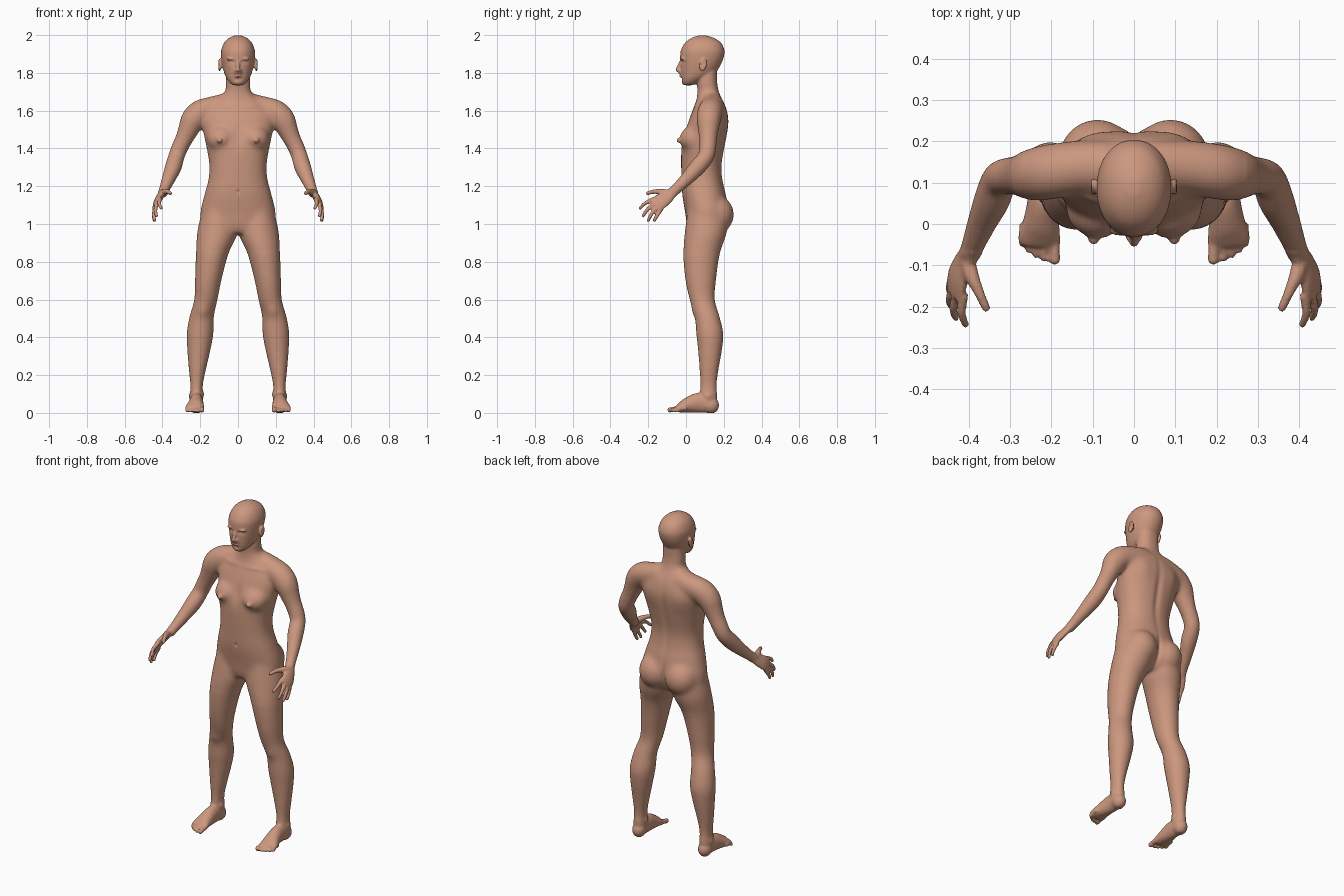
import bpy, bmesh, math
from mathutils import Vector, Matrix

bm = bmesh.new()
SIDES = (1, -1)


def spline(rows, steps=6):
    """Catmull-Rom interpolation of equal-length tuples."""
    pts = [rows[0]] + list(rows) + [rows[-1]]
    out = []
    for i in range(1, len(pts) - 2):
        p0, p1, p2, p3 = pts[i - 1:i + 3]
        for k in range(steps):
            t = k / steps
            out.append([0.5 * (2 * b + (c - a) * t + (2 * a - 5 * b + 4 * c - d) * t * t
                               + (3 * b - a - 3 * c + d) * t ** 3)
                        for a, b, c, d in zip(p0, p1, p2, p3)])
    out.append(list(rows[-1]))
    return out


def ball(c, r, s=1, rot=None):
    m = Matrix.Translation((c[0] * s, c[1], c[2]))
    if rot:
        m = m @ Matrix.Rotation(rot[0] * (1 if rot[1] == 'X' else s), 4, rot[1])
    r = (r, r, r) if isinstance(r, float) else r
    bmesh.ops.create_uvsphere(bm, u_segments=24, v_segments=16, radius=1,
                              matrix=m @ Matrix.Diagonal((*r, 1)))


def loft(rows, s=1, up=None, p=1.0, n=32):
    """Rows are x, y, z, radius a, radius b. Level rings, or rings across the path if up is given."""
    rows = spline(rows)
    rings = []
    for i, (x, y, z, a, b) in enumerate(rows):
        c = Vector((x, y, z))
        u, v = Vector((1, 0, 0)), Vector((0, 1, 0))
        if up:
            t = Vector(rows[min(i + 1, len(rows) - 1)][:3]) - Vector(rows[max(i - 1, 0)][:3])
            v = t.cross(Vector(up)).normalized()
            u = v.cross(t).normalized()
        ring = []
        for k in range(n):
            w = 2 * math.pi * k / n
            cs, sn = math.cos(w), math.sin(w)
            q = (c + u * a * math.copysign(abs(cs) ** p, cs)
                 + v * b * math.copysign(abs(sn) ** p, sn))
            ring.append(bm.verts.new((q.x * s, q.y, q.z)))
        rings.append(ring)
    for r0, r1 in zip(rings, rings[1:]):
        for k in range(n):
            bm.faces.new((r0[k], r0[(k + 1) % n], r1[(k + 1) % n], r1[k]))
    bm.faces.new(rings[0][::-1])
    bm.faces.new(rings[-1])


def tube(pts, s=1):
    """Round limb through x, y, z, radius with a rounded tip."""
    loft([(x, y, z, r, r) for x, y, z, r in pts], s, up=(0.3, 0.2, 0.9), n=20)
    ball(pts[-1][:3], float(pts[-1][3]), s)


def stack(rows, p=1.0):
    """Centred loft from z, half width, front y, back y."""
    loft([(0, (f + b) / 2, z, w, (b - f) / 2) for z, w, f, b in rows], p=p, n=48)


# Torso and neck
stack([(0.95, 0.10, 0.02, 0.17), (0.99, 0.17, 0.005, 0.20), (1.05, 0.20, -0.003, 0.225),
       (1.155, 0.178, -0.02, 0.212), (1.235, 0.157, -0.024, 0.194), (1.315, 0.152, -0.026, 0.19),
       (1.42, 0.17, -0.024, 0.208), (1.50, 0.187, -0.002, 0.222), (1.56, 0.195, 0.018, 0.225),
       (1.62, 0.165, 0.042, 0.212), (1.66, 0.11, 0.056, 0.193), (1.70, 0.07, 0.06, 0.175),
       (1.75, 0.064, 0.058, 0.165), (1.82, 0.062, 0.06, 0.165)], p=0.88)

# Head
stack([(1.733, 0.022, -0.008, 0.03), (1.745, 0.04, -0.018, 0.06), (1.77, 0.06, -0.024, 0.11),
       (1.80, 0.073, -0.027, 0.155), (1.84, 0.083, -0.029, 0.182), (1.88, 0.089, -0.031, 0.199),
       (1.92, 0.089, -0.027, 0.203), (1.96, 0.073, -0.004, 0.185), (1.985, 0.047, 0.03, 0.148),
       (1.999, 0.014, 0.07, 0.105)], p=0.95)

# Nose, lips and chin
tube([(0, -0.026, 1.862, 0.008), (0, -0.037, 1.838, 0.009), (0, -0.046, 1.816, 0.011)])
ball((0, -0.028, 1.797), (0.022, 0.012, 0.006))
ball((0, -0.026, 1.783), (0.019, 0.012, 0.006))
ball((0, -0.006, 1.751), (0.025, 0.017, 0.016))

for s in SIDES:
    # Nostrils, brow, eyes and ears
    ball((0.012, -0.032, 1.812), (0.009, 0.012, 0.008), s)
    ball((0.035, -0.016, 1.874), (0.026, 0.014, 0.007), s)
    ball((0.098, 0.09, 1.842), (0.009, 0.021, 0.035), s, (-0.2, 'X'))

    # Chest, nipples and buttocks
    ball((0.088, 0.035, 1.45), (0.078, 0.069, 0.07), s)
    ball((0.097, -0.036, 1.443), 0.014, s)
    ball((0.088, 0.152, 1.05), (0.097, 0.103, 0.105), s)

    # Shoulder and arm
    tube([(0.05, 0.14, 1.635, 0.062), (0.13, 0.137, 1.612, 0.066), (0.20, 0.127, 1.59, 0.068),
          (0.238, 0.12, 1.55, 0.066), (0.262, 0.118, 1.50, 0.056), (0.285, 0.117, 1.45, 0.048),
          (0.31, 0.115, 1.40, 0.045), (0.327, 0.105, 1.355, 0.044), (0.343, 0.06, 1.30, 0.045),
          (0.367, 0.005, 1.24, 0.037), (0.397, -0.07, 1.167, 0.027)], s)

    # Palm
    loft([(0.392, -0.055, 1.18, 0.028, 0.023), (0.41, -0.09, 1.15, 0.034, 0.019),
          (0.426, -0.13, 1.122, 0.043, 0.018), (0.434, -0.168, 1.098, 0.044, 0.013)],
         s, up=(-0.025, -0.055, 0.05))
    # Fingers and thumb
    for k, m, t in (((0.412, -0.17, 1.132), (0.417, -0.215, 1.11), (0.407, -0.243, 1.084)),
                    ((0.428, -0.166, 1.11), (0.437, -0.205, 1.075), (0.431, -0.227, 1.043)),
                    ((0.436, -0.15, 1.094), (0.446, -0.183, 1.052), (0.441, -0.20, 1.018)),
                    ((0.438, -0.13, 1.082), (0.446, -0.153, 1.045), (0.444, -0.168, 1.018))):
        tube([(*k, 0.0125), (*m, 0.0105), (*t, 0.009)], s)
    tube([(0.405, -0.085, 1.16, 0.02), (0.393, -0.125, 1.168, 0.018),
          (0.375, -0.165, 1.172, 0.0125), (0.358, -0.203, 1.163, 0.0105)], s)

    # Leg
    loft([(0.103, 0.11, 1.08, 0.085, 0.10), (0.108, 0.105, 0.96, 0.108, 0.112),
          (0.137, 0.082, 0.84, 0.086, 0.097), (0.158, 0.078, 0.70, 0.070, 0.081),
          (0.170, 0.086, 0.60, 0.062, 0.067), (0.192, 0.112, 0.51, 0.065, 0.066),
          (0.201, 0.126, 0.42, 0.071, 0.072), (0.207, 0.127, 0.335, 0.062, 0.064),
          (0.215, 0.122, 0.23, 0.046, 0.051), (0.219, 0.119, 0.15, 0.034, 0.044),
          (0.220, 0.118, 0.09, 0.035, 0.047), (0.220, 0.12, 0.03, 0.036, 0.046)], s)

    # Foot
    ball((0.22, 0.132, 0.04), (0.038, 0.043, 0.044), s)
    loft([(0.22, 0.14, 0.042, 0.042, 0.034), (0.22, 0.07, 0.053, 0.053, 0.036),
          (0.224, 0.01, 0.041, 0.041, 0.043), (0.229, -0.03, 0.027, 0.026, 0.051),
          (0.231, -0.052, 0.018, 0.016, 0.049)], s, up=(0, 0, 1))
    # Toes
    for x, y, r in ((0.192, -0.085, 0.0145), (0.217, -0.083, 0.0095), (0.236, -0.075, 0.009),
                    (0.254, -0.063, 0.009), (0.270, -0.048, 0.009)):
        tube([(x, y + 0.05, 0.024, r), (x, y + 0.02, 0.02, r * 0.9), (x, y, r + 0.001, r)], s)

# Fuse all parts into one skin
raw = bpy.data.meshes.new("body_parts")
bmesh.ops.recalc_face_normals(bm, faces=bm.faces)
bm.to_mesh(raw)
bm.free()
body = bpy.data.objects.new("body", raw)
bpy.context.collection.objects.link(body)
mod = body.modifiers.new("fuse", 'REMESH')
mod.mode = 'VOXEL'
mod.voxel_size = 0.0052
bpy.context.view_layer.update()
deps = bpy.context.evaluated_depsgraph_get()
skin = bpy.data.meshes.new_from_object(body.evaluated_get(deps))
body.modifiers.clear()
body.data = skin
skin.name = "body"

# Blend the joints: strongly on the body, lightly on face, hands and feet
bm = bmesh.new()
bm.from_mesh(skin)


def smooth(verts, times):
    for _ in range(times):
        bmesh.ops.smooth_vert(bm, verts=verts, factor=0.5, use_axis_x=True,
                              use_axis_y=True, use_axis_z=True)


def coarse(c):
    nipple = c.y < -0.028 and abs(c.z - 1.443) < 0.025
    hand = c.y < -0.07 and abs(c.x) > 0.33
    return 0.11 < c.z < 1.735 and not hand and not nipple


smooth([v for v in bm.verts if coarse(v.co)], 22)
smooth([v for v in bm.verts if 0.85 < v.co.z < 1.72 and abs(v.co.x) < 0.27 and coarse(v.co)], 25)
smooth(bm.verts[:], 3)

# Surface details: centre, spread, height; mirrored in x
details = [
    ((0.034, -0.024, 1.856), (0.017, 0.03, 0.010), -0.008),   # eye socket
    ((0.034, -0.018, 1.853), (0.010, 0.03, 0.006), 0.005),    # eyelid
    ((0, -0.036, 1.790), (0.02, 0.02, 0.0035), -0.004),       # mouth line
    ((0, -0.025, 1.767), (0.02, 0.02, 0.007), -0.004),        # chin fold
    ((0.107, 0.088, 1.845), (0.012, 0.011, 0.017), -0.005),   # ear hollow
    ((0, 0.21, 1.40), (0.02, 0.06, 0.18), -0.009),            # spine
    ((0, 0.225, 1.04), (0.012, 0.07, 0.07), -0.014),          # seat cleft
    ((0.10, 0.22, 1.53), (0.045, 0.05, 0.07), 0.005),         # shoulder blade
    ((0, -0.02, 1.47), (0.022, 0.05, 0.07), -0.007),          # breastbone
    ((0.10, 0.03, 1.625), (0.07, 0.04, 0.012), 0.005),        # collarbone
    ((0, -0.02, 1.17), (0.008, 0.03, 0.010), -0.006),         # navel
    ((0.185, 0.04, 0.535), (0.03, 0.03, 0.035), 0.006),       # kneecap
    ((0.25, 0.12, 0.09), (0.012, 0.015, 0.015), 0.006),       # outer ankle
    ((0.188, 0.11, 0.10), (0.012, 0.015, 0.015), 0.006),      # inner ankle
]
bm.normal_update()
moves = []
for v in bm.verts:
    x, y, z = abs(v.co.x), v.co.y, v.co.z
    h = 0.0
    for c, r, a in details:
        if abs(z - c[2]) < 2.5 * r[2]:
            d = ((x - c[0]) / r[0]) ** 2 + ((y - c[1]) / r[1]) ** 2 + ((z - c[2]) / r[2]) ** 2
            if d < 7:
                h += a * math.exp(-d)
    if h:
        moves.append((v, v.normal * h))
for v, d in moves:
    v.co += d
# Flat soles
for v in bm.verts:
    v.co.z = max(v.co.z, 0.0)
bm.to_mesh(skin)
bm.free()

# Skin colour
mat = bpy.data.materials.new("skin")
mat.diffuse_color = (0.60, 0.31, 0.21, 1)
skin.materials.clear()
skin.materials.append(mat)
skin.polygons.foreach_set("material_index", [0] * len(skin.polygons))
skin.polygons.foreach_set("use_smooth", [True] * len(skin.polygons))
skin.update()
